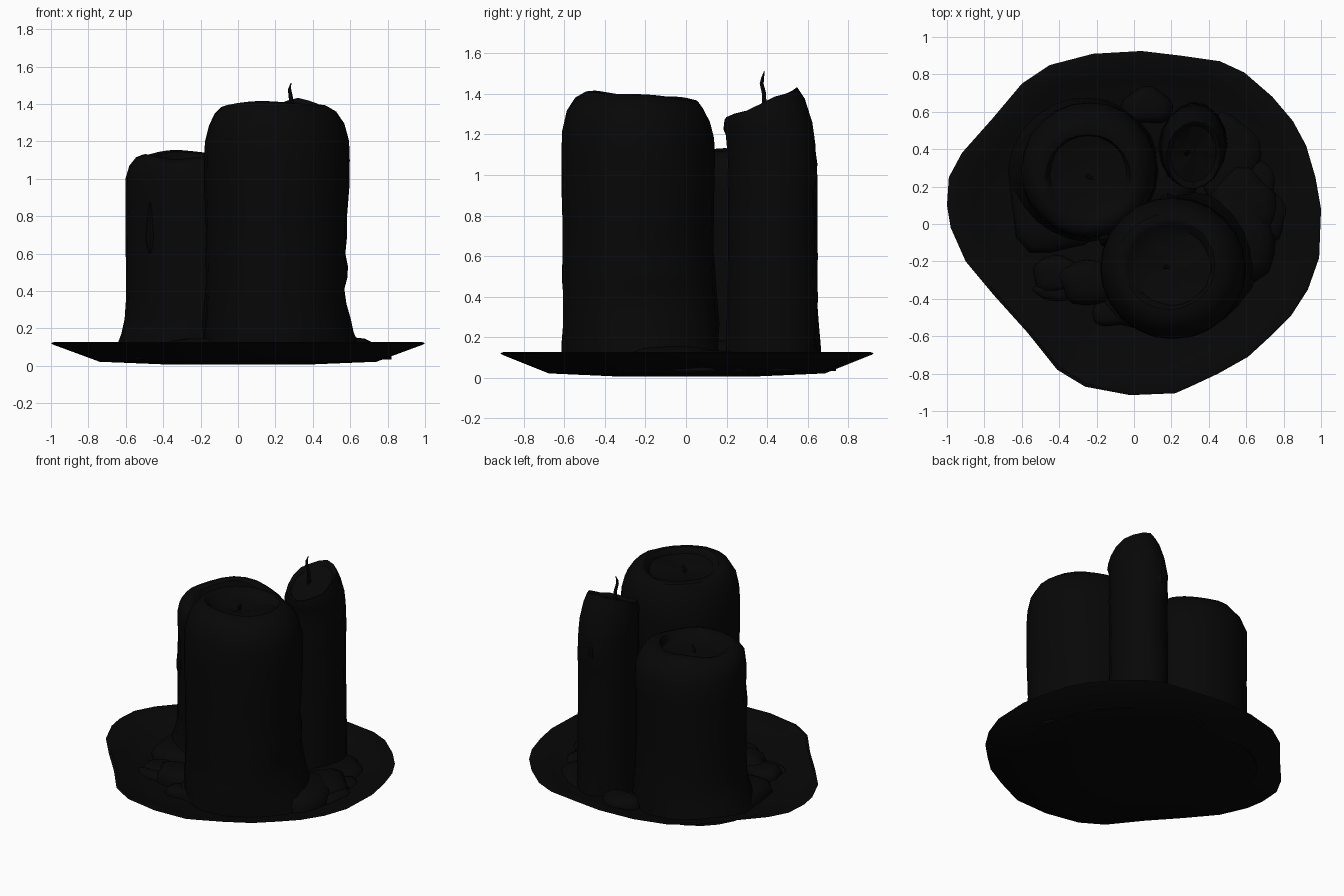
import bpy, bmesh, math, random
from mathutils import Vector

if "Cube" in bpy.data.objects:
    bpy.data.objects.remove(bpy.data.objects["Cube"])

random.seed(4)
TAU = math.tau
wax = bpy.data.materials.new("black")
wax.diffuse_color = (0.0021, 0.0021, 0.0021, 1)
wax.use_nodes = True
wax.node_tree.nodes["Principled BSDF"].inputs["Base Color"].default_value = wax.diffuse_color


def finish(name, bm, angle=40):
    bmesh.ops.recalc_face_normals(bm, faces=bm.faces[:])
    me = bpy.data.meshes.new(name)
    bm.to_mesh(me)
    bm.free()
    ob = bpy.data.objects.new(name, me)
    bpy.context.collection.objects.link(ob)
    me.materials.append(wax)
    bpy.ops.object.select_all(action='DESELECT')
    ob.select_set(True)
    bpy.context.view_layer.objects.active = ob
    bpy.ops.object.shade_smooth_by_angle(angle=math.radians(angle))
    return ob


def loft(name, rings, angle=40):
    """Skin rings of equal point count and close both ends."""
    bm = bmesh.new()
    vs = [[bm.verts.new(p) for p in r] for r in rings]
    n = len(vs[0])
    for a, b in zip(vs, vs[1:]):
        for i in range(n):
            j = (i + 1) % n
            bm.faces.new((a[i], a[j], b[j], b[i]))
    for end in (vs[0], vs[-1]):
        c = bm.verts.new(sum((v.co for v in end), Vector()) / n)
        for i in range(n):
            bm.faces.new((end[i], end[(i + 1) % n], c))
    return finish(name, bm, angle)


def ramp(z, a, b):
    return min(1, max(0, (z - a) / (b - a)))


def candle(name, cx, cy, profile, bend, n=24, ry=1.0, shift=(0, 0), top=(1, 2), rough=0.003):
    """profile: (radius, z); bend adjusts (r, z); the centre moves by shift over the top range."""
    rings = []
    for r, z in profile:
        ring = []
        t = ramp(z, *top)
        for i in range(n):
            a = TAU * i / n
            rr, zz = bend(a, r, z)
            rr += random.uniform(-rough, rough)
            ring.append((cx + shift[0] * t + rr * math.cos(a), cy + shift[1] * t + rr * ry * math.sin(a), zz))
        rings.append(ring)
    return loft(name, rings)


def near(a, target, width):
    d = (a - target + math.pi) % TAU - math.pi
    return math.exp(-(d / width) ** 2)


def tube(name, pts, radii, n=6):
    rings = []
    for (x, y, z), r in zip(pts, radii):
        rings.append([(x + r * math.cos(TAU * i / n), y + r * math.sin(TAU * i / n), z) for i in range(n)])
    return loft(name, rings)


# Irregular dished plate
outline = [(-1, .1), (-.99, .25), (-.92, .38), (-.76, .56), (-.6, .75), (-.45, .85), (-.22, .91),
           (.04, .925), (.25, .9), (.46, .87), (.59, .81), (.74, .68), (.85, .55), (.92, .42),
           (.97, .25), (1, .08), (.99, -.18), (.93, -.35), (.84, -.49), (.73, -.6), (.61, -.71),
           (.45, -.8), (.3, -.87), (.22, -.905), (-.02, -.915), (-.26, -.87), (-.41, -.78),
           (-.57, -.58), (-.75, -.38), (-.9, -.2), (-.98, -.02)]
levels = [(.35, .006), (.74, .022), (.99, .114), (1, .122), (.98, .128), (.86, .085), (.74, .046), (.3, .036)]
loft("plate", [[(x * s, y * s, z) for x, y in outline] for s, z in levels])


# Large front candle with a melted flank on the right
def bend_large(a, r, z):
    if 0.12 < z < 0.85 and r > 0.3:
        r += 0.012 * near(a, 0.2, 0.5) * math.sin(z * 28) - 0.01 * near(a, 0.2, 0.4)
    if z < 0.3:
        r += (0.3 - z) * 0.4 * near(a, 0.25, 0.6)
    if z < 0.6:
        r += (0.6 - z) * 0.1 * near(a, 1.1, 0.4)
    z += ramp(z, 1.1, 1.3) * (0.006 * math.sin(3 * a + 1) - 0.022 * math.sin(a) * r / .3)
    return r, z


candle("large_candle", 0.208, -0.237, [
    (.385, .03), (.385, .18), (.382, .25), (.38, .33), (.38, .41), (.38, .47), (.38, .53), (.38, .6),
    (.38, .68), (.382, .78), (.388, .95), (.388, 1.1), (.384, 1.2), (.362, 1.29), (.325, 1.355),
    (.28, 1.388), (.245, 1.393), (.225, 1.38), (.208, 1.355), (.14, 1.345), (.06, 1.34)],
    bend_large, ry=.975, shift=(-.02, .02), top=(1.34, 1.39))


# Short rear left candle
def bend_short(a, r, z):
    if z < 0.3:
        r += (0.3 - z) ** 2 * 0.9 * near(a, math.pi, 1.2)
    if z > 1.1:
        z += 0.018 * math.sin(a) + 0.008 * math.sin(4 * a)
    return r, z


candle("short_candle", -0.24, 0.29, [
    (.375, .03), (.368, .17), (.365, .25), (.36, .36), (.36, .6), (.36, .85), (.36, 1.0), (.34, 1.07),
    (.30, 1.115), (.26, 1.13), (.225, 1.12), (.205, 1.085), (.14, 1.07), (.05, 1.065)],
    bend_short, shift=(-.005, -.035), top=(1.03, 1.12))


# Slim candle with a slanted top, slightly flattened on one diagonal
def bend_slim(a, r, z):
    z += 0.5 * r * math.sin(a) * ramp(z, 1.2, 1.32) + (0.006 * math.sin(5 * a) if z > 1.2 else 0)
    if r > 0.15 and z < 1.1:
        r += 0.01 * near(a, 1.6, 0.35) * math.sin(z * 20)
    return r * (0.975 + 0.03 * math.sin(2 * a)), z


candle("slim_candle", 0.315, 0.42, [
    (.19, .03), (.188, .2), (.184, .4), (.182, .6), (.181, .8), (.181, .92), (.184, 1.0),
    (.181, 1.06), (.182, 1.15), (.179, 1.23), (.168, 1.3), (.15, 1.352), (.138, 1.347),
    (.125, 1.328), (.04, 1.32)], bend_slim, n=16, ry=1.22, shift=(.005, -.05), top=(1.2, 1.34))

# Wicks
tube("slim_wick", [(.29, .385, 1.29), (.288, .385, 1.4), (.28, .373, 1.45), (.276, .378, 1.48), (.283, .386, 1.512)],
     [.013, .012, .011, .008, .002])
tube("large_wick", [(.17, -.23, 1.32), (.172, -.23, 1.36), (.19, -.235, 1.38)], [.014, .013, .006])
tube("short_wick", [(-.25, .26, 1.04), (-.245, .255, 1.08), (-.22, .24, 1.105)], [.013, .012, .005])


# Hardened wax pools on the plate
def pool(name, x, y, rx, ry, h, n=18):
    ph = random.uniform(0, TAU)
    wob = [1 + .09 * math.sin(3 * TAU * i / n + ph) + .05 * math.sin(5 * TAU * i / n) for i in range(n)]
    rings = []
    for s, t in ((1, 0), (.98, .35), (.88, .7), (.65, .92), (.3, 1)):
        rings.append([(x + rx * s * wob[i] * math.cos(TAU * i / n),
                       y + ry * s * wob[i] * math.sin(TAU * i / n), .035 + h * t) for i in range(n)])
    loft(name, rings)


for i, p in enumerate([(-.4, -.27, .15, .10, .07), (-.42, -.36, .12, .05, .05), (-.22, -.31, .2, .12, .11),
                       (-.1, -.47, .13, .08, .06), (.0, -.42, .16, .14, .08),
                       (.53, -.08, .23, .25, .12), (.58, .1, .19, .2, .1), (.72, .04, .1, .13, .06),
                       (.5, .36, .17, .24, .06), (.66, .2, .1, .14, .05), (.07, .63, .14, .1, .08),
                       (-.4, .12, .28, .28, .09), (.08, .2, .24, .2, .15)]):
    pool("wax_pool_%d" % (i + 1), *p)


# Drips running down the candle sides
def drip(name, x, y, z0, z1, r):
    m = 7
    pts = [(x, y, z0 + (z1 - z0) * k / (m - 1)) for k in range(m)]
    tube(name, pts, [r * f for f in (.3, .85, 1, .8, .65, .5, .15)], n=8)


for i, d in enumerate([(.31, .62, .98, 1.2, .028), (-.47, .02, .6, .88, .025),
                       (.18, .115, .05, .7, .05), (-.14, -.08, .05, .6, .05)]):
    drip("wax_drip_%d" % (i + 1), *d)
